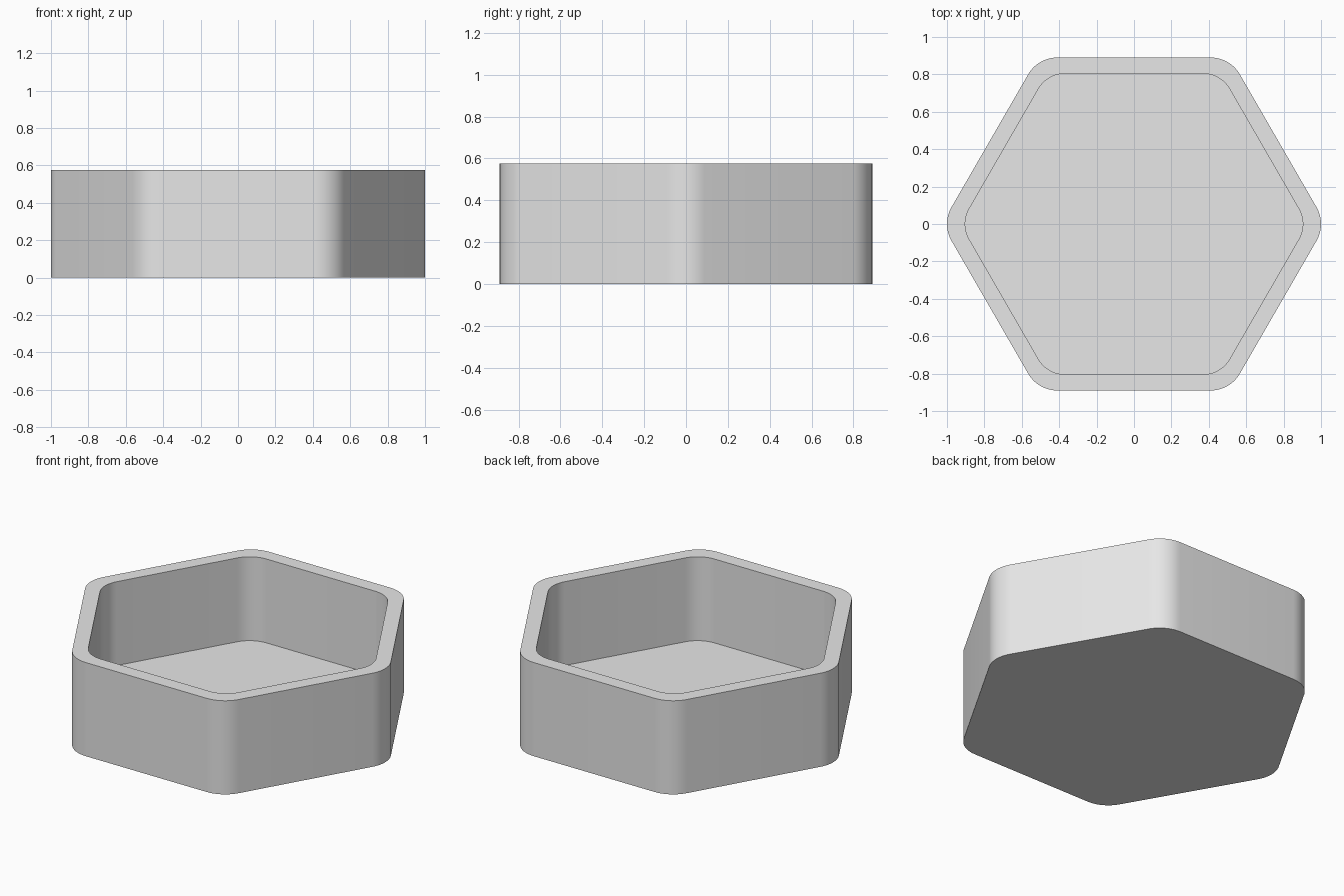
import bpy, bmesh
from math import pi, sin, cos, sqrt

cube = bpy.data.objects.get("Cube")
if cube:
    bpy.data.objects.remove(cube, do_unlink=True)

HEIGHT, FLOOR = 0.575, 0.06
APOTHEM, CORNER, INNER_SCALE = 0.89, 0.18, 0.903
SEGMENTS = 10

grey = bpy.data.materials.new("plain grey")
grey.use_nodes = True
colour = (0.8, 0.8, 0.8, 1)
grey.diffuse_color = colour
grey.node_tree.nodes["Principled BSDF"].inputs["Base Color"].default_value = colour


def rounded_hexagon(bm, z, scale):
    """Ring of vertices around a hexagon with rounded corners on the x axis."""
    reach = (APOTHEM - CORNER) * 2 / sqrt(3)
    ring = []
    for side in range(6):
        mid = side * pi / 3
        for i in range(SEGMENTS + 1):
            a = mid + (i / SEGMENTS - 0.5) * pi / 3
            x = reach * cos(mid) + CORNER * cos(a)
            y = reach * sin(mid) + CORNER * sin(a)
            ring.append(bm.verts.new((x * scale, y * scale, z)))
    return ring


def bridge(bm, low, high):
    for i in range(len(low)):
        j = (i + 1) % len(low)
        bm.faces.new((low[i], low[j], high[j], high[i]))


# Open tray: base, outer wall, rim, inner wall, floor
bm = bmesh.new()
rings = [rounded_hexagon(bm, z, s) for z, s in
         ((0, 1), (HEIGHT, 1), (HEIGHT, INNER_SCALE), (FLOOR, INNER_SCALE))]
for low, high in zip(rings, rings[1:]):
    bridge(bm, low, high)
bm.faces.new(rings[0][::-1])
bm.faces.new(rings[-1])
bmesh.ops.recalc_face_normals(bm, faces=bm.faces)

mesh = bpy.data.meshes.new("hexagonal_tray")
bm.to_mesh(mesh)
bm.free()
mesh.materials.append(grey)
tray = bpy.data.objects.new("hexagonal_tray", mesh)
bpy.context.collection.objects.link(tray)

# Smooth rounded corners, crisp rim and floor edges
bpy.ops.object.select_all(action="DESELECT")
tray.select_set(True)
bpy.context.view_layer.objects.active = tray
bpy.ops.object.shade_smooth_by_angle(angle=pi / 6)
